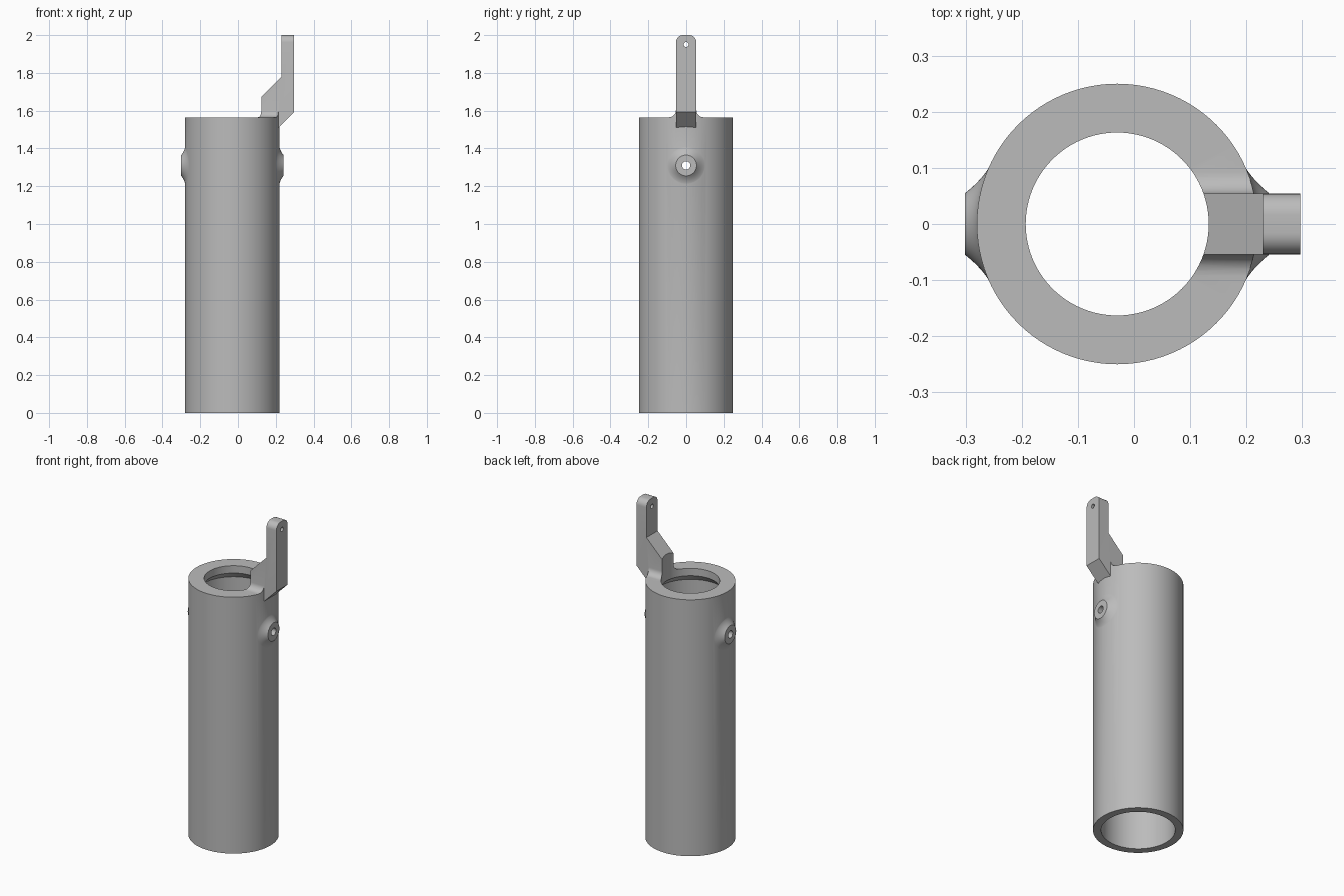
import bpy, bmesh, math
from mathutils import Matrix

cube = bpy.data.objects.get("Cube")
if cube:
    bpy.data.objects.remove(cube, do_unlink=True)

AXIS_X = -0.03            # tube axis
R_OUT, R_BORE, R_LIP = 0.25, 0.205, 0.163
TOP = 1.565
HALF = 0.054              # half width of the bracket
BOSS_Z = 1.31

grey = bpy.data.materials.new("light_grey")
grey.use_nodes = True
COLOUR = (0.5, 0.5, 0.5, 1)
grey.diffuse_color = COLOUR
grey.node_tree.nodes["Principled BSDF"].inputs["Base Color"].default_value = COLOUR


def finish(bm, name):
    bmesh.ops.recalc_face_normals(bm, faces=bm.faces)
    mesh = bpy.data.meshes.new(name)
    bm.to_mesh(mesh)
    bm.free()
    mesh.materials.append(grey)
    obj = bpy.data.objects.new(name, mesh)
    bpy.context.collection.objects.link(obj)
    return obj


def loft(rings, name, closed=False):
    """Skin equal rings of points; cap the ends or join them in a loop."""
    bm = bmesh.new()
    rows = [[bm.verts.new(p) for p in ring] for ring in rings]
    n = len(rows[0])
    pairs = list(zip(rows, rows[1:])) + ([(rows[-1], rows[0])] if closed else [])
    for a, b in pairs:
        for i in range(n):
            j = (i + 1) % n
            bm.faces.new((a[i], a[j], b[j], b[i]))
    if not closed:
        bm.faces.new(rows[0])
        bm.faces.new(rows[-1])
    return finish(bm, name)


def circle(r, z, n=96):
    angles = [2 * math.pi * i / n for i in range(n)]
    return [(AXIS_X + r * math.cos(a), r * math.sin(a), z) for a in angles]


def rod(name, r, x0, x1, z, n=32):
    angles = [2 * math.pi * i / n for i in range(n)]
    return loft([[(x, r * math.cos(a), z + r * math.sin(a)) for a in angles]
                 for x in (x0, x1)], name)


def combine(target, tool, operation):
    mod = target.modifiers.new(operation, 'BOOLEAN')
    mod.operation, mod.object, mod.solver = operation, tool, 'EXACT'
    bpy.context.view_layer.objects.active = target
    bpy.ops.object.modifier_apply(modifier=mod.name)
    bpy.data.objects.remove(tool, do_unlink=True)


# Tube with a chamfered inner lip at the top
tube = loft([circle(R_OUT, 0), circle(R_OUT, TOP), circle(R_LIP, TOP),
             circle(R_LIP, 1.52), circle(R_BORE, 1.478), circle(R_BORE, 0)],
            "tube_with_bracket", closed=True)

# Cranked bracket rising from the rim, with rounded top corners
outline = [(0.1, 1.55), (0.1, 1.65), (0.23, 1.78), (0.23, 2), (0.297, 2),
           (0.297, 1.592), (0.215, 1.51), (0.2, 1.51), (0.2, 1.55)]
bracket = loft([[(x, y, z) for x, z in outline] for y in (-HALF, HALF)], "bracket")
bm = bmesh.new()
bm.from_mesh(bracket.data)
corners = [e for e in bm.edges
           if all(v.co.z > 1.99 for v in e.verts)
           and abs(e.verts[0].co.y - e.verts[1].co.y) < 0.01]
bmesh.ops.bevel(bm, geom=corners, offset=0.038, segments=8, profile=0.5, affect='EDGES')
bm.to_mesh(bracket.data)
bm.free()
combine(bracket, rod("pin_hole", 0.013, 0.2, 0.4, 1.95), 'DIFFERENCE')

# Concave fillets where the bracket sides meet the rim
FILLET = 0.038
for side in (-1, 1):
    arc = [(HALF + FILLET * (1 - math.cos(t)), TOP + FILLET * (1 - math.sin(t)))
           for t in (math.pi / 2 * k / 8 for k in range(9))]
    section = arc + [(HALF - 0.01, TOP + FILLET), (HALF - 0.01, TOP - 0.01),
                     (HALF + FILLET, TOP - 0.01)]
    # order: from the rim edge round the arc, then back through the bracket
    section = arc[::-1] + [(HALF + FILLET, TOP - 0.01), (HALF - 0.01, TOP - 0.01),
                           (HALF - 0.01, TOP + FILLET)]
    section = [(HALF + FILLET, TOP - 0.01), (HALF - 0.01, TOP - 0.01),
               (HALF - 0.01, TOP + FILLET)]
    section += [(HALF + FILLET * (1 - math.cos(t)), TOP + FILLET * (1 - math.sin(t)))
                for t in (math.pi / 2 * k / 8 for k in range(9))]
    fillet = loft([[(x, side * y, z) for y, z in section] for x in (0.08, 0.24)], "fillet")
    limit = loft([circle(R_OUT - 0.0005, 1.4), circle(R_OUT - 0.0005, 1.8)], "rim_limit")
    combine(fillet, limit, 'INTERSECT')
    combine(bracket, fillet, 'UNION')

# Trim the bracket foot to the opening, then join it to the tube
combine(bracket, loft([circle(R_LIP, 1.4), circle(R_LIP, 1.9)], "opening"), 'DIFFERENCE')
combine(tube, bracket, 'UNION')


# Flared bosses blending into the tube on both sides
def boss(side):
    r0, r1, face, n, steps = 0.055, 0.108, 0.271, 48, 8
    rings = []
    for k in range(steps + 2):
        t = min(k / steps, 1)
        r = r0 + (r1 - r0) * t
        ring = []
        for i in range(n):
            a = 2 * math.pi * i / n
            y = r * math.cos(a)
            rise = face - math.sqrt(R_OUT ** 2 - (r0 * math.cos(a)) ** 2)
            d = math.sqrt(R_OUT ** 2 - y * y) + rise * (1 - t) ** 2 - 0.001 * t
            if k > steps:
                d = 0.216
            ring.append((AXIS_X + side * d, y, BOSS_Z + r * math.sin(a)))
        rings.append(ring)
    return loft(rings, "boss")


for side in (-1, 1):
    combine(tube, boss(side), 'UNION')
combine(tube, rod("cross_hole", 0.022, -0.5, 0.5, BOSS_Z), 'DIFFERENCE')

# Smooth curved walls, crisp edges
bpy.ops.object.select_all(action='DESELECT')
tube.select_set(True)
bpy.context.view_layer.objects.active = tube
bpy.ops.object.shade_smooth_by_angle(angle=math.radians(28))
